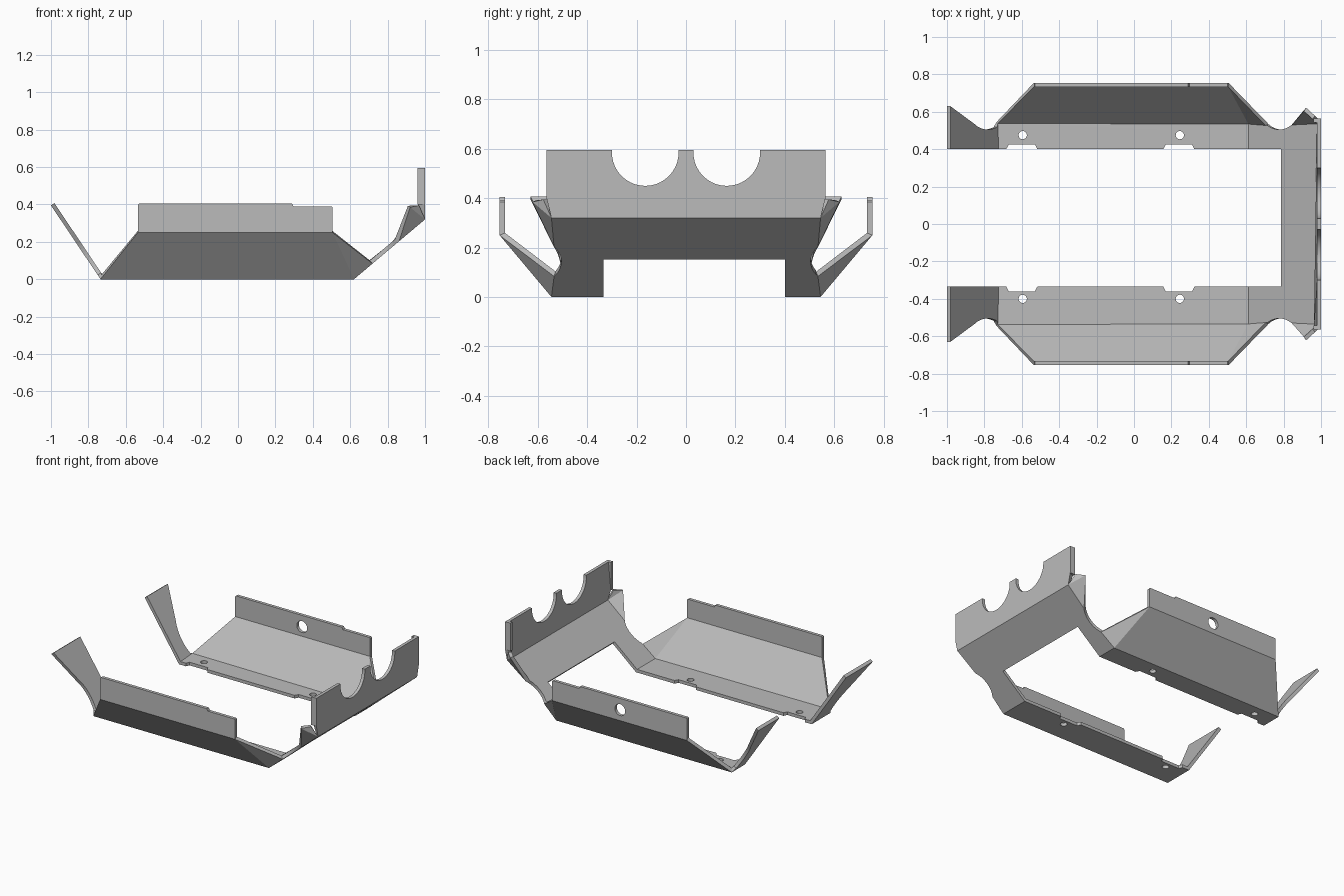
import bpy, bmesh
from math import sin, cos, radians
from mathutils import Matrix, Vector

old = bpy.data.objects.get("Cube")
if old:
    bpy.data.objects.remove(old, do_unlink=True)

THICK = 0.022
FRONT_FOLD, REAR_FOLD = 0.62, -0.735   # ends of the flat floor
EDGE, OUT = 0.545, 0.755               # floor edge and outer flange

steel = bpy.data.materials.new("grey_steel")
steel.use_nodes = True
GREY = (0.5, 0.5, 0.5, 1)
steel.diffuse_color = GREY
steel.node_tree.nodes["Principled BSDF"].inputs["Base Color"].default_value = GREY

bm = bmesh.new()


def panel(points):
    return bm.faces.new([bm.verts.new(p) for p in points])


def arc(cx, cy, r, start, end, steps=14):
    angles = [radians(start + (end - start) * i / steps) for i in range(steps + 1)]
    return [(cx + r * cos(a), cy + r * sin(a)) for a in angles]


def ramp(x, y):
    """Point on the sloped front panel."""
    return (x, y, (x - FRONT_FOLD) * 0.32 / 0.38)


def rear(x, y):
    """Point on a sloped rear tab."""
    return (x, y, (REAR_FOLD - x) * 1.49)


def side_edge(s):
    """Scalloped outer edge of the ramp, from the floor up."""
    scallop = [(x, s * y) for x, y in arc(0.79, 0.605, 0.1, 225, 315)]
    return [(FRONT_FOLD, s * EDGE)] + scallop + [(1, s * EDGE)]


inner = {-1: 0.335, 1: 0.4}

for s, iy in inner.items():
    # Floor rail with shallow notches along the inner edge
    rim = [(REAR_FOLD, iy)]
    for cx in (-0.6, 0.24):
        rim += [(cx - 0.083, iy), (cx - 0.07, iy + 0.025),
                (cx + 0.07, iy + 0.025), (cx + 0.083, iy)]
    rim += [(FRONT_FOLD, iy), (FRONT_FOLD, EDGE), (REAR_FOLD, EDGE)]
    panel([(x, s * y, 0) for x, y in rim])

    # Sloped side, upright flange and folded corner
    panel([(REAR_FOLD, s * EDGE, 0), (FRONT_FOLD, s * EDGE, 0),
           (0.505, s * OUT, 0.25), (-0.535, s * OUT, 0.25)])
    panel([(x, s * OUT, z) for x, z in
           ((-0.535, 0.25), (0.505, 0.25), (0.505, 0.384), (0.499, 0.39),
            (0.296, 0.39), (0.288, 0.405), (-0.529, 0.405), (-0.535, 0.399))])
    edge = side_edge(s)
    panel([ramp(*edge[0]), ramp(*edge[1]), (0.505, s * OUT, 0.25)])

    # Rear tab with scalloped edge
    scallop = arc(-0.8, 0.605, 0.1, 300, 225)
    tab = [(REAR_FOLD, iy), (REAR_FOLD, EDGE)] + scallop + [(-1, 0.63), (-1, iy)]
    panel([rear(x, s * y) for x, y in tab])

    # Gusset beside the ramp
    a, d = ramp(*edge[-2]), ramp(*edge[-1])
    b, c = (0.92, s * 0.622, 0.385), (0.968, s * 0.578, 0.395)
    panel([a, d, b])
    panel([d, c, b])

    # Return flange of the front wall
    panel([(1, s * 0.565, 0.4), (1, s * 0.565, 0.595),
           (0.96, s * 0.565, 0.595), (0.96, s * 0.565, 0.4)])

# Ramp joining both rails around the central opening
outline = side_edge(1) + side_edge(-1)[::-1]
outline += [(FRONT_FOLD, -inner[-1]), (0.8, -inner[-1]),
            (0.8, inner[1]), (FRONT_FOLD, inner[1])]
panel([ramp(x, y) for x, y in outline])

# Front wall with two round notches
wall = [(-EDGE, 0.32), (-0.565, 0.4), (-0.565, 0.595)]
for cy in (-0.165, 0.165):
    wall += arc(cy, 0.585, 0.135, 176, 364, 28)
wall += [(0.565, 0.595), (0.565, 0.4), (EDGE, 0.32)]
panel([(1, y, min(z, 0.595)) for y, z in wall])

# Weld the panels, face them outward and thicken inward
bmesh.ops.remove_doubles(bm, verts=bm.verts, dist=0.0005)
bmesh.ops.recalc_face_normals(bm, faces=bm.faces)
bm.normal_update()
floor = min(bm.faces, key=lambda f: f.calc_center_median().z)
if floor.normal.z > 0:
    bmesh.ops.reverse_faces(bm, faces=bm.faces)
mesh = bpy.data.meshes.new("folded_guard_plate")
bm.to_mesh(mesh)
bm.free()
mesh.materials.append(steel)
plate = bpy.data.objects.new("folded_guard_plate", mesh)
bpy.context.collection.objects.link(plate)
solid = plate.modifiers.new("Thickness", "SOLIDIFY")
solid.thickness = THICK
solid.offset = -1
solid.use_even_offset = True

# Round holes: floor bolts and one opening in the left flange
holes = bmesh.new()


def drill(position, radius, axis):
    turn = Vector((0, 0, 1)).rotation_difference(Vector(axis)).to_matrix().to_4x4()
    bmesh.ops.create_cone(holes, cap_ends=True, segments=28, radius1=radius,
                          radius2=radius, depth=0.12,
                          matrix=Matrix.Translation(position) @ turn)


for x in (-0.595, 0.245):
    for y in (-0.4, 0.475):
        drill((x, y, 0), 0.022, (0, 0, 1))
drill((-0.02, OUT, 0.325), 0.04, (0, 1, 0))
cut_mesh = bpy.data.meshes.new("hole_cutter")
holes.to_mesh(cut_mesh)
holes.free()
cut_mesh.materials.append(steel)
cutter = bpy.data.objects.new("hole_cutter", cut_mesh)
cutter.hide_render = True
bpy.context.collection.objects.link(cutter)
cut = plate.modifiers.new("Holes", "BOOLEAN")
cut.operation = "DIFFERENCE"
cut.solver = "EXACT"
cut.object = cutter

# Bake the modifiers and drop the cutter
bpy.context.view_layer.update()
graph = bpy.context.evaluated_depsgraph_get()
baked = bpy.data.meshes.new_from_object(plate.evaluated_get(graph))
plate.modifiers.clear()
plate.data = baked
bpy.data.objects.remove(cutter, do_unlink=True)

# Smooth the curved edges only
bpy.context.view_layer.objects.active = plate
plate.select_set(True)
bpy.ops.object.shade_smooth_by_angle(angle=radians(20))
